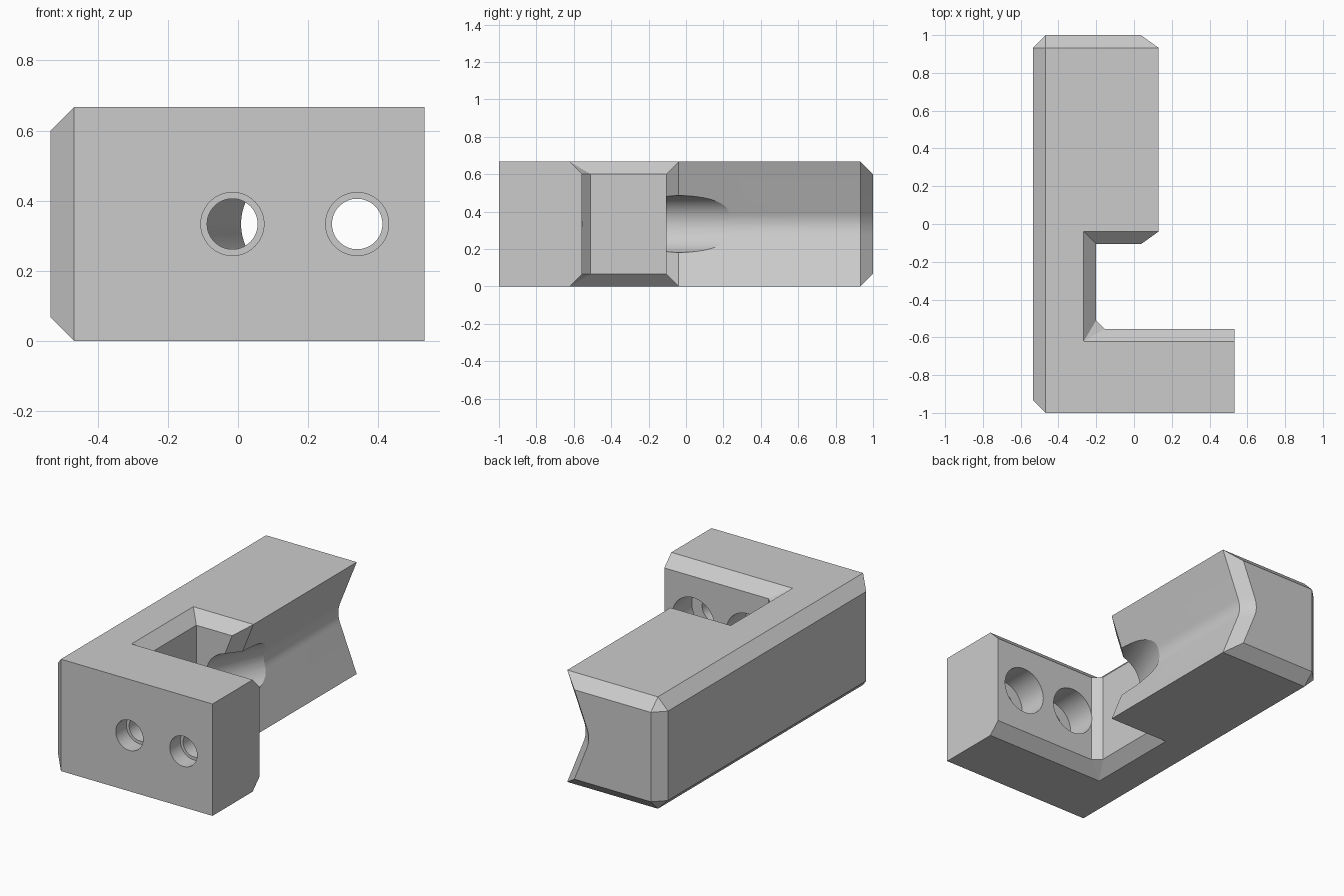
import bpy, bmesh, math
from mathutils import Matrix, Vector

cube = bpy.data.objects.get("Cube")
if cube:
    bpy.data.objects.remove(cube, do_unlink=True)

# One plain grey material
GREY = (0.6, 0.6, 0.6, 1)
mat = bpy.data.materials.new("plain grey")
mat.use_nodes = True
mat.diffuse_color = GREY
mat.node_tree.nodes["Principled BSDF"].inputs["Base Color"].default_value = GREY

H, C = 0.667, 0.067          # height, chamfer size
MID = H / 2
SLOPE, ROUND = 0.4, 0.06     # groove flank slope and rounded root half-width


def groove_x(z):
    d = abs(z - MID)
    if d < ROUND:
        d = (d * d + ROUND * ROUND) / (2 * ROUND)
    return 0.13 - SLOPE * (MID - d)


def outline(z):
    """Plan outline at height z; chamfers collapse at the top and bottom."""
    c = 0 if z in (0, H) else C
    k = 0.045 if c else 0     # small inner corner bevel
    g = groove_x(z)
    left, rear = -0.468 - c, 0.933 + c
    wall, plate, block = -0.267 + c, -0.622 + c, -0.04 - c
    return [
        (-0.468, -1), (0.532, -1), (0.532, plate),
        (wall + k, plate), (wall, plate + k), (wall, block),
        (g - c, block), (g, -0.04), (g, 0.933), (g - c, rear),
        (-0.468, rear), (left, 0.933), (left, -1 + c),
    ]


def finish(bm, name):
    bmesh.ops.remove_doubles(bm, verts=bm.verts, dist=1e-5)
    bmesh.ops.recalc_face_normals(bm, faces=bm.faces)
    mesh = bpy.data.meshes.new(name)
    bm.to_mesh(mesh)
    bm.free()
    mesh.materials.append(mat)
    obj = bpy.data.objects.new(name, mesh)
    bpy.context.collection.objects.link(obj)
    return obj


def loft(rings, name):
    bm = bmesh.new()
    loops = [[bm.verts.new(p) for p in ring] for ring in rings]
    n = len(loops[0])
    for a, b in zip(loops, loops[1:]):
        for i in range(n):
            j = (i + 1) % n
            bm.faces.new((a[i], a[j], b[j], b[i]))
    bm.faces.new(loops[0])
    bm.faces.new(loops[-1])
    bmesh.ops.remove_doubles(bm, verts=bm.verts, dist=1e-5)
    bmesh.ops.dissolve_limit(bm, angle_limit=math.radians(0.5),
                             verts=bm.verts, edges=bm.edges)
    return finish(bm, name)


def turned(profile, origin, axis, name, n=64):
    """Solid of revolution from (distance, radius) pairs along an axis."""
    m = Matrix.Translation(origin) @ Vector(axis).to_track_quat('Z', 'Y').to_matrix().to_4x4()
    rings = [[m @ Vector((r * math.cos(math.tau * i / n), r * math.sin(math.tau * i / n), d))
              for i in range(n)] for d, r in profile]
    return loft(rings, name)


# Chamfered bracket body with a rounded V groove along the long arm
root = [MID + ROUND * i / 6 for i in range(-6, 7)]
levels = [0, C] + root + [H - C, H]
body = loft([[(x, y, z) for x, y in outline(z)] for z in levels], "bracket_body")

# Stepped screw holes through the front plate
screw = [(-0.1, 0.09), (0.1, 0.09), (0.1, 0.072), (0.26, 0.072), (0.26, 0.14), (0.5, 0.14)]
cutters = [turned(screw, (x, -1, MID), (0, 1, 0), "screw_hole_cutter") for x in (-0.016, 0.34)]

# Slanted tool clearance scooped out of the groove mouth
slant = Vector((0.42, 1, 0)).normalized()
cutters.append(turned([(-0.16, 0.152), (0.6, 0.152)], (0.055, -0.05, MID), slant, "tool_clearance_cutter"))

for cutter in cutters:
    mod = body.modifiers.new("cut", 'BOOLEAN')
    mod.operation = 'DIFFERENCE'
    mod.solver = 'EXACT'
    mod.object = cutter
    cutter.hide_render = True

# Bake the cuts and drop the cutters
bpy.context.view_layer.update()
deps = bpy.context.evaluated_depsgraph_get()
baked = bpy.data.meshes.new_from_object(body.evaluated_get(deps))
body.modifiers.clear()
body.data = baked
for cutter in cutters:
    bpy.data.objects.remove(cutter, do_unlink=True)

bpy.ops.object.select_all(action='DESELECT')
body.select_set(True)
bpy.context.view_layer.objects.active = body
bpy.ops.object.shade_smooth_by_angle(angle=math.radians(20))
